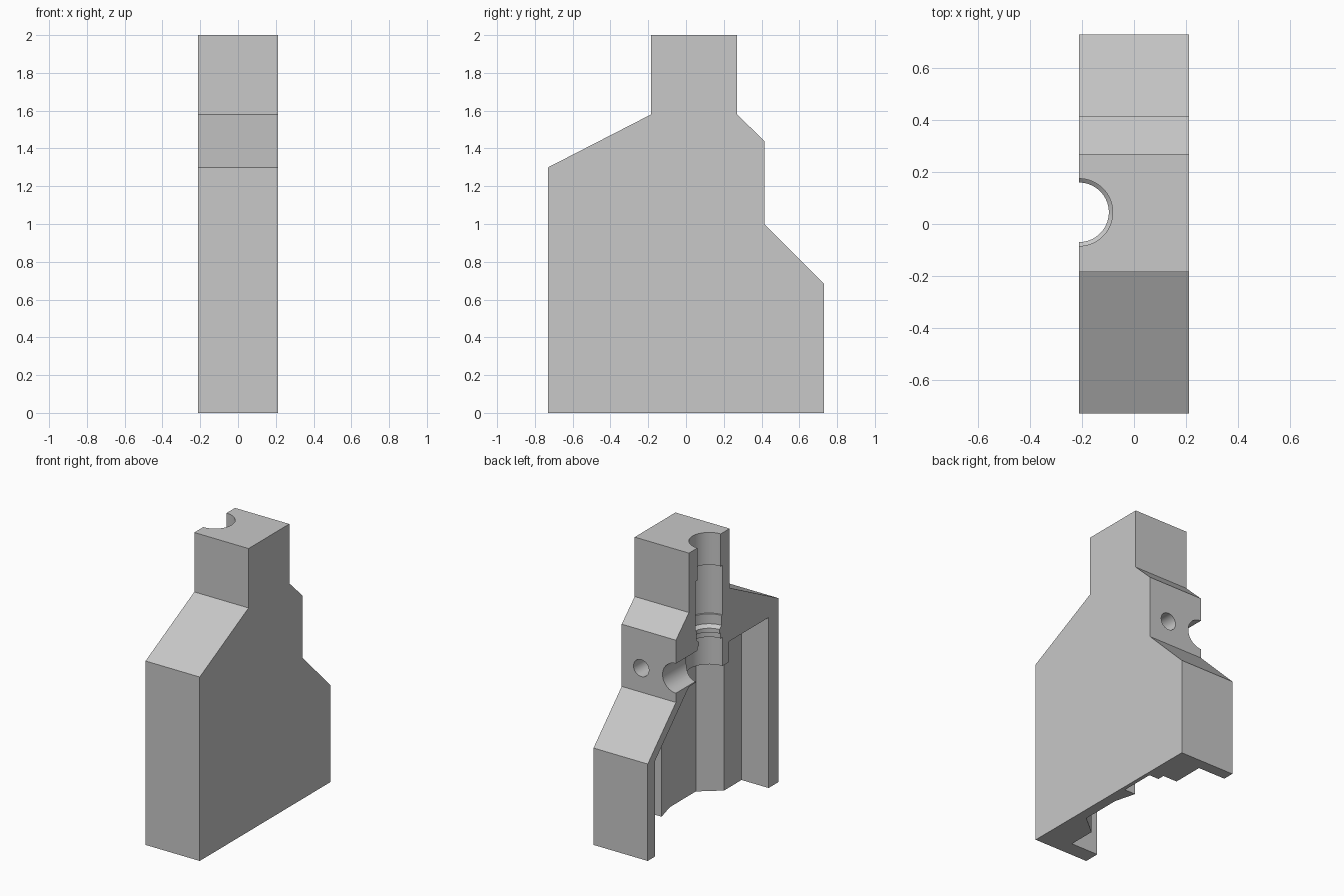
import bpy, bmesh, math
from mathutils import Vector, Matrix

cube = bpy.data.objects.get("Cube")
if cube:
    bpy.data.objects.remove(cube, do_unlink=True)

grey = bpy.data.materials.new("plain grey")
grey.use_nodes = True
colour = (0.58, 0.58, 0.58, 1)
grey.diffuse_color = colour
grey.node_tree.nodes["Principled BSDF"].inputs["Base Color"].default_value = colour

HALF = 0.212     # half thickness
BORE_Y = 0.045   # bore axis
PORT_Z = 1.17    # height of the rear ports


def finish(name, bm):
    bmesh.ops.recalc_face_normals(bm, faces=bm.faces)
    mesh = bpy.data.meshes.new(name)
    bm.to_mesh(mesh)
    bm.free()
    mesh.materials.append(grey)
    obj = bpy.data.objects.new(name, mesh)
    bpy.context.collection.objects.link(obj)
    return obj


def prism(name, points, offset):
    """Extrude a closed outline along a vector."""
    bm = bmesh.new()
    face = bm.faces.new([bm.verts.new(p) for p in points])
    new = bmesh.ops.extrude_face_region(bm, geom=[face])["geom"]
    verts = [v for v in new if isinstance(v, bmesh.types.BMVert)]
    bmesh.ops.translate(bm, verts=verts, vec=Vector(offset))
    return finish(name, bm)


def turned(name, profile, matrix, sides=48):
    """Stack rings of (radius, height) into a closed stepped shaft."""
    bm = bmesh.new()
    rings = []
    for r, h in profile:
        angles = [2 * math.pi * (i + 0.5) / sides for i in range(sides)]
        rings.append([bm.verts.new((r * math.cos(a), r * math.sin(a), h)) for a in angles])
    for low, high in zip(rings, rings[1:]):
        for i in range(sides):
            j = (i + 1) % sides
            bm.faces.new((low[i], low[j], high[j], high[i]))
    bm.faces.new(rings[0])
    bm.faces.new(rings[-1])
    bm.transform(matrix)
    return finish(name, bm)


def combine(target, tool, operation):
    """Apply a boolean and remove its tool."""
    tool.hide_render = True
    mod = target.modifiers.new("cut", "BOOLEAN")
    mod.operation = operation
    mod.solver = "EXACT"
    mod.object = tool
    bpy.context.view_layer.objects.active = target
    bpy.ops.object.modifier_apply(modifier=mod.name)
    bpy.data.objects.remove(tool, do_unlink=True)


# Outer body: side outline through the thickness
outline = [(-0.73, 0), (0.73, 0), (0.73, 0.685), (0.415, 1.0), (0.415, 1.44),
           (0.27, 1.58), (0.27, 2), (-0.185, 2), (-0.185, 1.58), (-0.73, 1.30)]
body = prism("housing_half", [(-HALF, y, z) for y, z in outline], (2 * HALF, 0, 0))

# Cavity: side outline limited by a stepped floor plan
side = [(-0.62, -0.1), (-0.62, 1.205), (-0.18, 1.205), (-0.18, 1.06),
        (0.27, 1.055), (0.65, 0.675), (0.65, -0.1)]
cavity = prism("cavity_cutter", [(-0.4, y, z) for y, z in side], (0.8, 0, 0))
plan = [(-0.3, -0.8), (0, -0.8), (0, -0.425), (0.14, -0.31), (0.14, -0.02),
        (0.1, 0.13), (0.185, 0.13), (0.185, 0.375), (0.11, 0.375),
        (0.11, 0.425), (0, 0.425), (0, 0.8), (-0.3, 0.8)]
floor_plan = prism("floor_plan", [(x, y, -0.2) for x, y in plan], (0, 0, 2))
combine(cavity, floor_plan, "INTERSECT")
combine(body, cavity, "DIFFERENCE")

# Stepped vertical bore along the open face
steps = [(0.15, 1.0), (0.15, 1.26), (0.13, 1.261), (0.13, 1.30), (0.115, 1.301),
         (0.115, 1.33), (0.14, 1.35), (0.14, 1.42), (0.15, 1.421), (0.15, 1.77),
         (0.13, 1.771), (0.13, 2.1)]
bore = turned("bore_cutter", steps, Matrix.Translation((-HALF, BORE_Y, 0)))
combine(body, bore, "DIFFERENCE")

# Rear ports: a wide one into the bore and a small blind one
along_y = Matrix.Rotation(-math.pi / 2, 4, "X")
for x, radius, start in ((-HALF, 0.105, 0.1), (0.06, 0.06, 0.2)):
    port = turned("port_cutter", [(radius, start), (radius, 0.5)],
                  Matrix.Translation((x, 0, PORT_Z)) @ along_y, 40)
    combine(body, port, "DIFFERENCE")

# Smooth bores with sharp edges
bpy.ops.object.select_all(action="DESELECT")
body.select_set(True)
bpy.context.view_layer.objects.active = body
bpy.ops.object.shade_smooth_by_angle(angle=math.radians(25))
